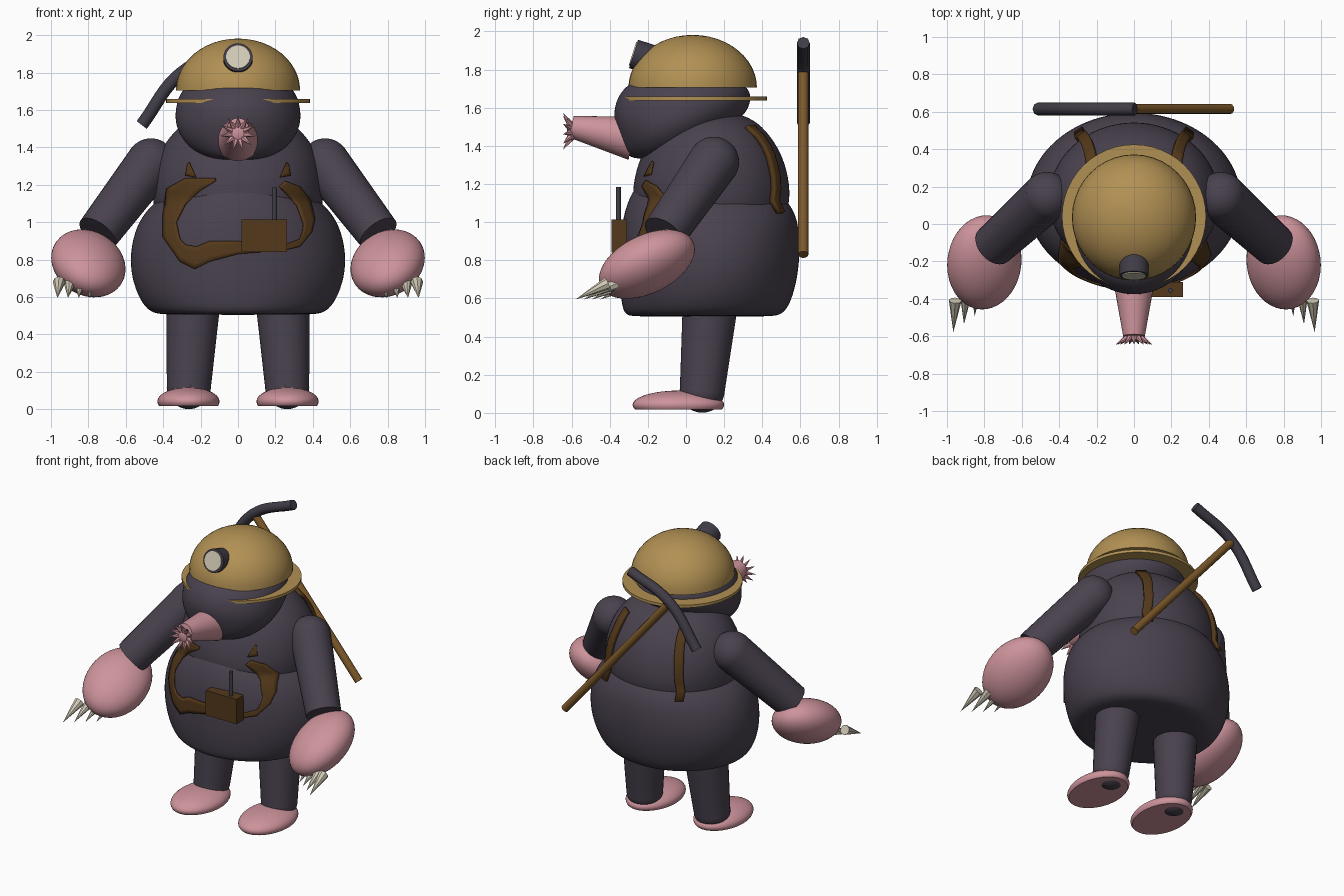
import bpy, bmesh, math
from mathutils import Vector, Matrix

scene = bpy.context.scene
if "Cube" in scene.objects:
    bpy.data.objects.remove(scene.objects["Cube"], do_unlink=True)


def material(name, code):
    """Flat material from an sRGB hex string."""
    rgb = [(int(code[i:i + 2], 16) / 255) ** 2.2 for i in (0, 2, 4)]
    mat = bpy.data.materials.new(name)
    mat.use_nodes = True
    mat.diffuse_color = (*rgb, 1)
    bsdf = next(n for n in mat.node_tree.nodes if n.type == 'BSDF_PRINCIPLED')
    bsdf.inputs["Base Color"].default_value = (*rgb, 1)
    bsdf.inputs["Roughness"].default_value = 0.8
    return mat


FUR = material("dark fur", "4b4450")
PINK = material("pink skin", "cc929a")
GOLD = material("helmet gold", "b08f54")
LEATHER = material("brown leather", "543b20")
WOOD = material("handle wood", "7d5a2e")
BONE = material("claw bone", "d0c9b4")
IRON = material("dark iron", "433f49")


def finish(name, bm, mat, angle=40):
    """Turn a bmesh into a named, coloured, smooth-by-angle object."""
    bmesh.ops.recalc_face_normals(bm, faces=bm.faces)
    mesh = bpy.data.meshes.new(name)
    bm.to_mesh(mesh)
    bm.free()
    mesh.materials.append(mat)
    obj = bpy.data.objects.new(name, mesh)
    scene.collection.objects.link(obj)
    bpy.ops.object.select_all(action='DESELECT')
    obj.select_set(True)
    bpy.context.view_layer.objects.active = obj
    bpy.ops.object.shade_smooth_by_angle(angle=math.radians(angle))
    return obj


def loft(name, rows, mat, seg=28):
    """Stack of elliptical rings: (height, half width, front y, back y)."""
    bm = bmesh.new()
    rings = []
    for z, rx, yf, yb in rows:
        turn = [2 * math.pi * i / seg for i in range(seg)]
        rings.append([bm.verts.new((rx * math.cos(t),
                                    (yf + yb) / 2 + (yb - yf) / 2 * math.sin(t), z)) for t in turn])
    for a, b in zip(rings, rings[1:]):
        for i in range(seg):
            j = (i + 1) % seg
            bm.faces.new((a[i], a[j], b[j], b[i]))
    bm.faces.new(rings[0])
    bm.faces.new(rings[-1])
    obj = finish(name, bm, mat, 70)
    obj.modifiers.new("smooth", 'SUBSURF').levels = 2
    obj.modifiers["smooth"].render_levels = 2
    return obj


def rod(name, a, b, r1, r2, mat, seg=32):
    """Straight cylinder or cone between two points."""
    a, b = Vector(a), Vector(b)
    bm = bmesh.new()
    place = Matrix.Translation((a + b) / 2) @ (b - a).to_track_quat('Z', 'Y').to_matrix().to_4x4()
    bmesh.ops.create_cone(bm, cap_ends=True, segments=seg, radius1=r1, radius2=r2,
                          depth=(b - a).length, matrix=place)
    return finish(name, bm, mat)


def ball(name, centre, radii, mat, rot=None, cut=None):
    """Ellipsoid, optionally turned, optionally cut off below a height."""
    bm = bmesh.new()
    place = Matrix.Translation(centre) @ (rot or Matrix()) @ Matrix.Diagonal((*radii, 1))
    bmesh.ops.create_uvsphere(bm, u_segments=40, v_segments=24, radius=1, matrix=place)
    if cut is not None:
        geom = bm.verts[:] + bm.edges[:] + bm.faces[:]
        bmesh.ops.bisect_plane(bm, geom=geom, plane_co=(0, 0, cut), plane_no=(0, 0, 1), clear_inner=True)
        bmesh.ops.holes_fill(bm, edges=[e for e in bm.edges if e.is_boundary])
    return finish(name, bm, mat)


def box(name, low, high, mat):
    low, high = Vector(low), Vector(high)
    bm = bmesh.new()
    bmesh.ops.create_cube(bm, size=1, matrix=Matrix.Translation((low + high) / 2)
                          @ Matrix.Diagonal((*(high - low), 1)))
    return finish(name, bm, mat)


def ribbon(name, left, right, side, thick, mat, steps=4):
    """Leather strip between two (x, z) outlines, laid on the body from the given y side."""
    depsgraph = bpy.context.evaluated_depsgraph_get()
    bm = bmesh.new()
    rows = []
    for k in range((len(left) - 1) * steps + 1):
        i = min(k // steps, len(left) - 2)
        t = k / steps - i
        p = Vector(left[i]).lerp(Vector(left[i + 1]), t)
        q = Vector(right[i]).lerp(Vector(right[i + 1]), t)
        row = []
        for c in range(steps + 1):
            x, z = p.lerp(q, c / steps)
            hit, spot, *_ = scene.ray_cast(depsgraph, (x, side * 3, z), (0, -side, 0))
            row.append(bm.verts.new((x, (spot.y if hit else 0) + side * thick, z)))
        rows.append(row)
    for a, b in zip(rows, rows[1:]):
        for c in range(steps):
            bm.faces.new((a[c], a[c + 1], b[c + 1], b[c]))
    obj = finish(name, bm, mat)
    mod = obj.modifiers.new("thickness", 'SOLIDIFY')
    mod.thickness, mod.offset = thick * 1.5, 0
    return obj


# Torso
loft("belly", [(.505, .36, -.26, .42), (.51, .46, -.32, .5), (.56, .515, -.34, .545),
               (.67, .565, -.35, .58), (.8, .585, -.35, .6), (.95, .56, -.345, .598),
               (1.06, .5, -.325, .575), (1.15, .4, -.29, .5), (1.22, .25, -.24, .38)], FUR)
loft("chest", [(.9, .38, -.2, .45), (1.05, .455, -.28, .545), (1.2, .465, -.285, .55),
               (1.35, .435, -.24, .51), (1.46, .37, -.18, .44), (1.54, .28, -.1, .36),
               (1.58, .16, 0, .24)], FUR)
bpy.context.view_layer.update()

# Harness laid over the torso
outer = [(-.12, 1.235), (-.28, 1.235), (-.38, 1.18), (-.4, 1.04), (-.4, .92), (-.31, .79),
         (-.23, .75), (-.15, .79), (0, .83), (.25, .85), (.33, .87), (.395, .95),
         (.41, 1.02), (.385, 1.12), (.33, 1.19), (.25, 1.22)]
inner = [(-.12, 1.22), (-.2, 1.17), (-.28, 1.1), (-.33, 1), (-.31, .91), (-.28, .88),
         (-.22, .87), (-.15, .9), (-.02, .9), (.25, .88), (.33, .91), (.345, .95),
         (.35, .99), (.315, 1.09), (.26, 1.15), (.22, 1.19)]
ribbon("chest_harness", outer, inner, -1, .006, LEATHER)
for s, tag in ((1, "left"), (-1, "right")):
    ribbon(tag + "_front_strap", [(s * .26, 1.32), (s * .225, 1.24)],
           [(s * .27, 1.31), (s * .28, 1.25)], -1, .006, LEATHER)
    ribbon(tag + "_back_strap", [(s * .2, 1.5), (s * .24, 1.3), (s * .27, 1.05)],
           [(s * .25, 1.5), (s * .29, 1.3), (s * .315, 1.05)], 1, .018, LEATHER)

# Pouch with a small rod
box("chest_pouch", (.02, -.39, .84), (.262, -.31, 1.015), LEATHER)
rod("pouch_rod", (.195, -.355, .95), (.195, -.355, 1.185), .013, .013, IRON, 12)

# Head and snout
loft("head", [(1.33, .1, -.27, -.08), (1.355, .2, -.315, .02), (1.42, .285, -.345, .12),
              (1.5, .33, -.37, .23), (1.57, .34, -.383, .32), (1.65, .328, -.365, .348),
              (1.72, .295, -.315, .325), (1.76, .2, -.22, .2)], FUR)
rod("snout", (0, -.28, 1.44), (0, -.6, 1.5), .115, .058, PINK)
hub = Vector((0, -.6, 1.475))
for i in range(11):
    t = 2 * math.pi * i / 11
    out = Vector((math.sin(t), 0, math.cos(t)))
    rod(f"nose_ray_{i + 1}", hub + out * .03, hub + out * .098 + Vector((0, -.045, 0)),
        .02, 0, PINK, 6)
ball("nose_tip", hub, (.05, .025, .05), PINK)

# Helmet with brim and lamp
ball("helmet_dome", (0, .035, 1.705), (.332, .337, .277), GOLD, cut=1.705)
rod("helmet_brim", (0, .04, 1.638), (0, .04, 1.658), .385, .385, GOLD, 48)
face, aim = Vector((0, -.275, 1.882)), Vector((0, -.95, .3))
rod("lamp_case", face - aim * .13, face, .078, .078, IRON)
rod("lamp_lens", face, face + aim * .006, .064, .064, BONE)

# Limbs
for s, tag in ((1, "left"), (-1, "right")):
    shoulder, wrist = (s * .465, .145, 1.315), (s * .75, -.115, .94)
    ball(tag + "_shoulder", shoulder, (.133, .133, .133), FUR)
    rod(tag + "_arm", shoulder, wrist, .133, .115, FUR)
    tilt = Matrix.Rotation(math.radians(26), 4, 'X') @ Matrix.Rotation(math.radians(-20 * s), 4, 'Y')
    ball(tag + "_hand", (s * .8, -.205, .78), (.205, .27, .145), PINK, rot=tilt)
    for i in range(4):
        tip = Vector((s * (.795 + .057 * i), -.45 - .043 * i, .595))
        rod(f"{tag}_claw_{i + 1}", tip + Vector((-s * .01, .17, .085)), tip, .034, 0, BONE, 8)

    ankle = (s * .263, .085, .118)
    rod(tag + "_leg", (s * .238, .13, .6), ankle, .147, .118, FUR)
    ball(tag + "_heel", ankle, (.118, .118, .117), FUR)
    ball(tag + "_foot", (s * .265, -.04, .042), (.166, .24, .075), PINK, cut=.018)

# Pickaxe slung behind the back
rod("pickaxe_handle", (.515, .615, .83), (-.29, .615, 1.78), .027, .027, WOOD, 12)
curve = bpy.data.curves.new("pickaxe_head", 'CURVE')
curve.dimensions = '3D'
curve.bevel_depth, curve.bevel_resolution = .034, 2
curve.use_fill_caps = True
spline = curve.splines.new('BEZIER')
spline.bezier_points.add(2)
for point, (x, z) in zip(spline.bezier_points, ((-.515, 1.52), (-.3, 1.8), (.005, 1.94))):
    point.co = (x, .615, z)
    point.handle_left_type = point.handle_right_type = 'AUTO'
curve.materials.append(IRON)
scene.collection.objects.link(bpy.data.objects.new("pickaxe_head", curve))
